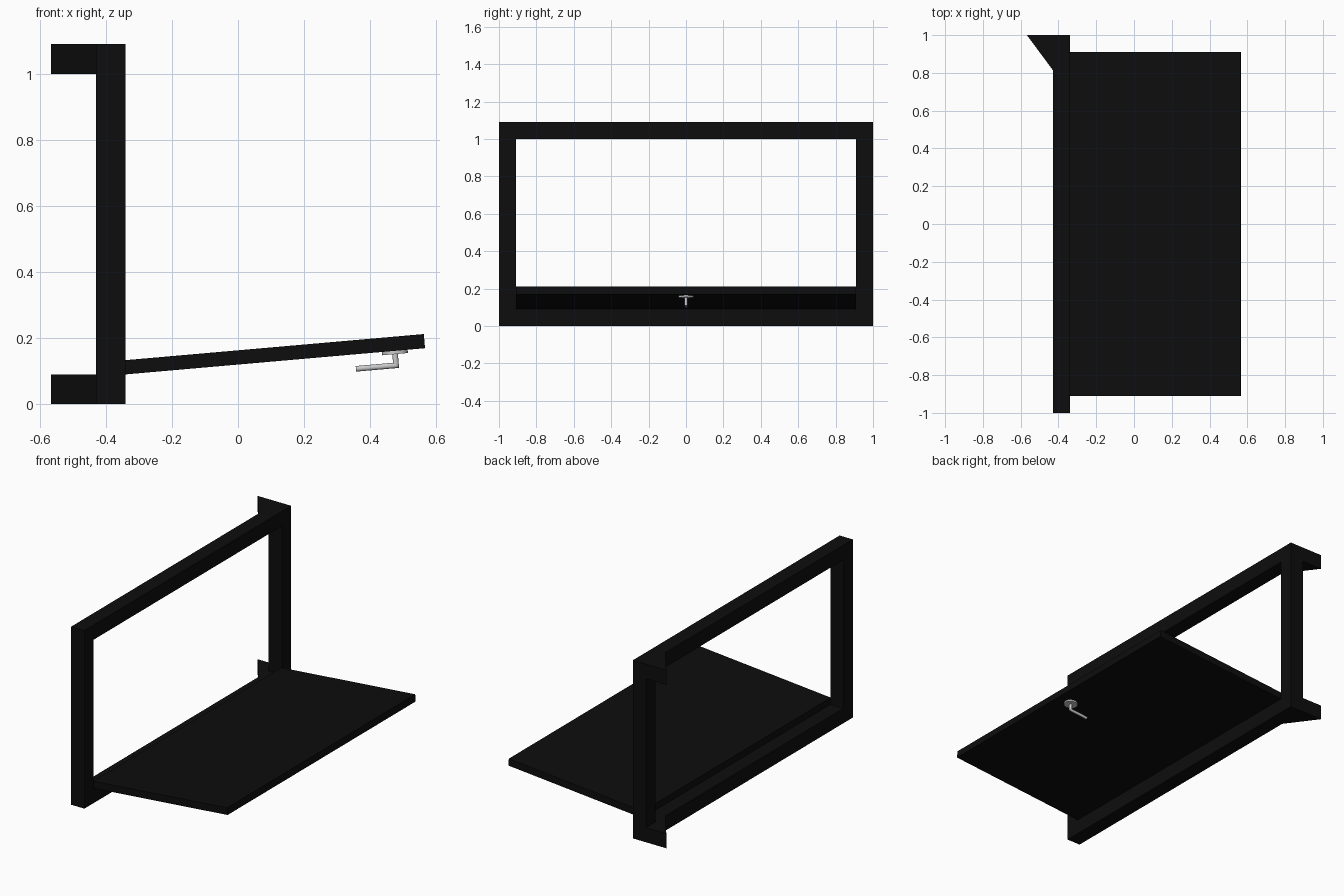
import bpy, bmesh, math
from mathutils import Matrix, Vector

if "Cube" in bpy.data.objects:
    bpy.data.objects.remove(bpy.data.objects["Cube"])

black = bpy.data.materials.new("black_paint")
black.diffuse_color = (0.004, 0.004, 0.004, 1)
black.use_nodes = True
black.node_tree.nodes["Principled BSDF"].inputs["Base Color"].default_value = black.diffuse_color

BAR, X0, X1, H = 0.09, -0.43, -0.34, 1.09
TILT = Matrix.Translation((X1, 0, BAR)) @ Matrix.Rotation(math.radians(-5), 4, 'Y')


def finish(name, bm, mat=None, matrix=None):
    bmesh.ops.recalc_face_normals(bm, faces=bm.faces)
    me = bpy.data.meshes.new(name)
    bm.to_mesh(me)
    bm.free()
    ob = bpy.data.objects.new(name, me)
    bpy.context.collection.objects.link(ob)
    if mat:
        me.materials.append(mat)
    if matrix:
        ob.matrix_world = matrix
    return ob


def bridge(bm, rings, closed=False):
    n = len(rings[0])
    pairs = list(zip(rings, rings[1:] + rings[:1])) if closed else list(zip(rings, rings[1:]))
    for a, b in pairs:
        for i in range(n):
            j = (i + 1) % n
            bm.faces.new((a[i], a[j], b[j], b[i]))


def prism(name, points, offset, mat, matrix=None):
    bm = bmesh.new()
    a = [bm.verts.new(p) for p in points]
    b = [bm.verts.new(Vector(p) + Vector(offset)) for p in points]
    bridge(bm, [a, b])
    bm.faces.new(a)
    bm.faces.new(b)
    return finish(name, bm, mat, matrix)


def smooth(ob):
    bpy.ops.object.select_all(action='DESELECT')
    ob.select_set(True)
    bpy.context.view_layer.objects.active = ob
    bpy.ops.object.shade_smooth_by_angle(angle=math.radians(30))


# Window frame: one rectangular section swept round with mitred corners
bm = bmesh.new()
rings = []
for sy, top in ((-1, 0), (1, 0), (1, 1), (-1, 1)):
    zo, zi = (H, H - BAR) if top else (0, BAR)
    rings.append([bm.verts.new(p) for p in (
        (X0, sy, zo), (X1, sy, zo), (X1, sy * (1 - BAR), zi), (X0, sy * (1 - BAR), zi))])
bridge(bm, rings, closed=True)
finish("window_frame", bm, black)

# Triangular corner brackets behind the frame
for label, z in (("lower", 0), ("upper", H - BAR)):
    prism(label + "_bracket", [(X0, 1, z), (-0.567, 1, z), (X0, 0.815, z)], (0, 0, BAR), black)

# Opened sash panel hinged on the bottom rail
W = 1 - BAR
prism("sash_panel", [(0, -W, 0), (0.91, -W, 0), (0.91, W, 0), (0, W, 0)], (0, 0, 0.043), black, TILT)

# Handle rosette
bm = bmesh.new()
bmesh.ops.create_cone(bm, cap_ends=True, segments=32, radius1=0.039, radius2=0.039, depth=0.01,
                      matrix=Matrix.Translation((0.818, 0, -0.005)))
smooth(finish("handle_rosette", bm, None, TILT))

# Lever handle: round bar with a mitred elbow
R, N = 0.0085, 20
bm = bmesh.new()
rings = [[], [], []]
for i in range(N):
    c, s = R * math.cos(math.tau * i / N), R * math.sin(math.tau * i / N)
    rings[0].append(bm.verts.new((0.818 + c, s, -0.01)))
    rings[1].append(bm.verts.new((0.818 + c, s, -0.044 - c)))
    rings[2].append(bm.verts.new((0.696, s, -0.044 - c)))
bridge(bm, rings)
bm.faces.new(rings[0])
bm.faces.new(rings[2])
smooth(finish("handle_lever", bm, None, TILT))
